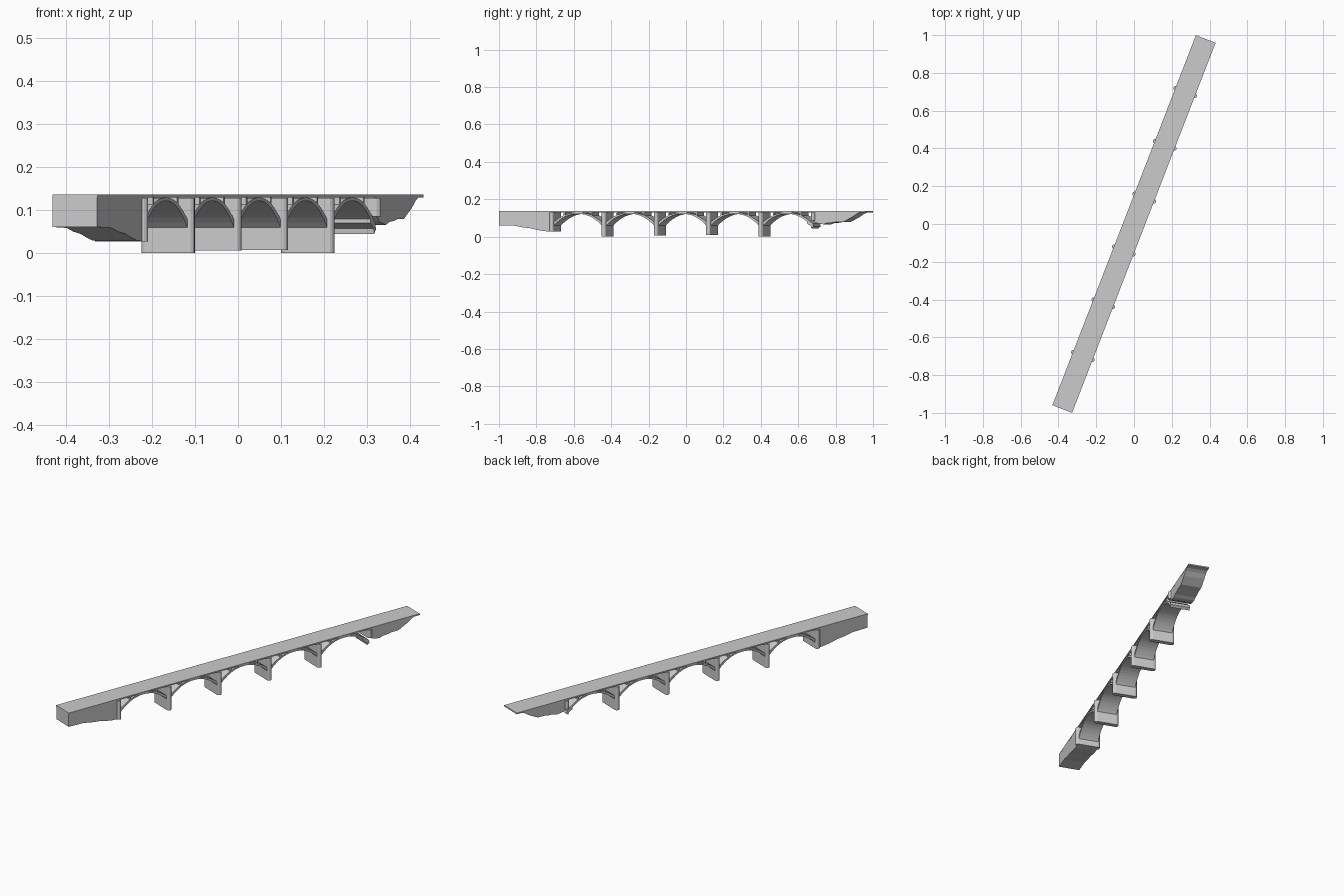
import bpy, bmesh, math

if "Cube" in bpy.data.objects:
    bpy.data.objects.remove(bpy.data.objects["Cube"])

ANGLE = math.radians(-21.2)   # plan rotation of the whole bridge
L, W, TOP, SLAB = 1.0505, 0.056, 0.137, 0.130
PITCH, PIER = 0.30, 0.0125    # pier spacing and pier half thickness


def finish(name, bm):
    bmesh.ops.recalc_face_normals(bm, faces=bm.faces)
    me = bpy.data.meshes.new(name)
    bm.to_mesh(me)
    bm.free()
    ob = bpy.data.objects.new(name, me)
    ob.rotation_euler.z = ANGLE
    bpy.context.collection.objects.link(ob)
    return ob


def extrude(name, pts, vec):
    """Solid prism from a closed 3D outline."""
    bm = bmesh.new()
    f = bm.faces.new([bm.verts.new(p) for p in pts])
    r = bmesh.ops.extrude_face_region(bm, geom=[f])
    bmesh.ops.translate(bm, vec=vec,
                        verts=[v for v in r["geom"] if isinstance(v, bmesh.types.BMVert)])
    return finish(name, bm)


def across(name, profile, half):
    """Side profile (along, z) extruded across the bridge width."""
    return extrude(name, [(-half, s, z) for s, z in profile], (2 * half, 0, 0))


def pier(name, s, z0):
    """Wall with rounded cutwater ends, up to the deck."""
    pts = []
    for side, a0 in ((1, -90), (-1, 90)):
        for i in range(7):
            a = math.radians(a0 + i * 30)
            pts.append((side * 0.0535 + PIER * math.cos(a), s + PIER * math.sin(a), z0))
    extrude(name, pts, (0, 0, SLAB - 0.001 - z0))


def curve_z(u, foot, crown):
    return foot + (crown - foot) * (1 - abs(u) ** 2.2)


# Deck slab
across("deck", [(-L, SLAB), (L, SLAB), (L, TOP), (-L, TOP)], W)

# Piers, the last one broken off high up
for i, z0 in enumerate((0.027, 0.0, 0.006, 0.008, 0.001, 0.086)):
    pier(f"pier_{i + 1}", (i - 2.5) * PITCH, z0)

# Arches with open spandrels and cross walls
HALF = PITCH / 2 - PIER + 0.002
N = 20
for i in range(5):
    c = (i - 2) * PITCH
    us = [-1 + 2 * k / N for k in range(N + 1)]
    lower = [(c + u * HALF, curve_z(u, 0.058, 0.122)) for u in us]
    upper = [(c + u * HALF, curve_z(u, 0.077, 0.1295)) for u in reversed(us)]
    across(f"arch_{i + 1}", lower + upper, 0.053)
    for side in (-1, 1):
        s = c + side * 0.078
        z = curve_z(0.078 / HALF, 0.077, 0.1295) - 0.005
        across(f"spandrel_wall_{i + 1}",
               [(s - 0.004, z), (s + 0.004, z), (s + 0.004, SLAB), (s - 0.004, SLAB)], 0.052)

# Broken foot of the last arch
across("broken_arch_foot", [(0.715, 0.070), (0.737, 0.058), (0.739, 0.045), (0.752, 0.055),
                            (0.747, 0.072), (0.738, 0.077), (0.715, 0.090)], 0.053)

# Abutments with rough undersides
across("south_abutment", [(-L, TOP - 0.001), (-L, 0.061), (-0.96, 0.059), (-0.915, 0.050),
                          (-0.87, 0.045), (-0.83, 0.036), (-0.795, 0.030), (-0.745, 0.027),
                          (-0.745, TOP - 0.001)], W - 0.0003)
across("north_abutment", [(0.748, SLAB + 0.002), (0.748, 0.088), (0.765, 0.074), (0.785, 0.070),
                          (0.81, 0.066), (0.83, 0.073), (0.86, 0.075), (0.88, 0.079),
                          (0.925, 0.080), (0.945, 0.090), (0.975, 0.105), (1.0, 0.122),
                          (1.018, SLAB), (1.018, SLAB + 0.002)], W - 0.0003)
